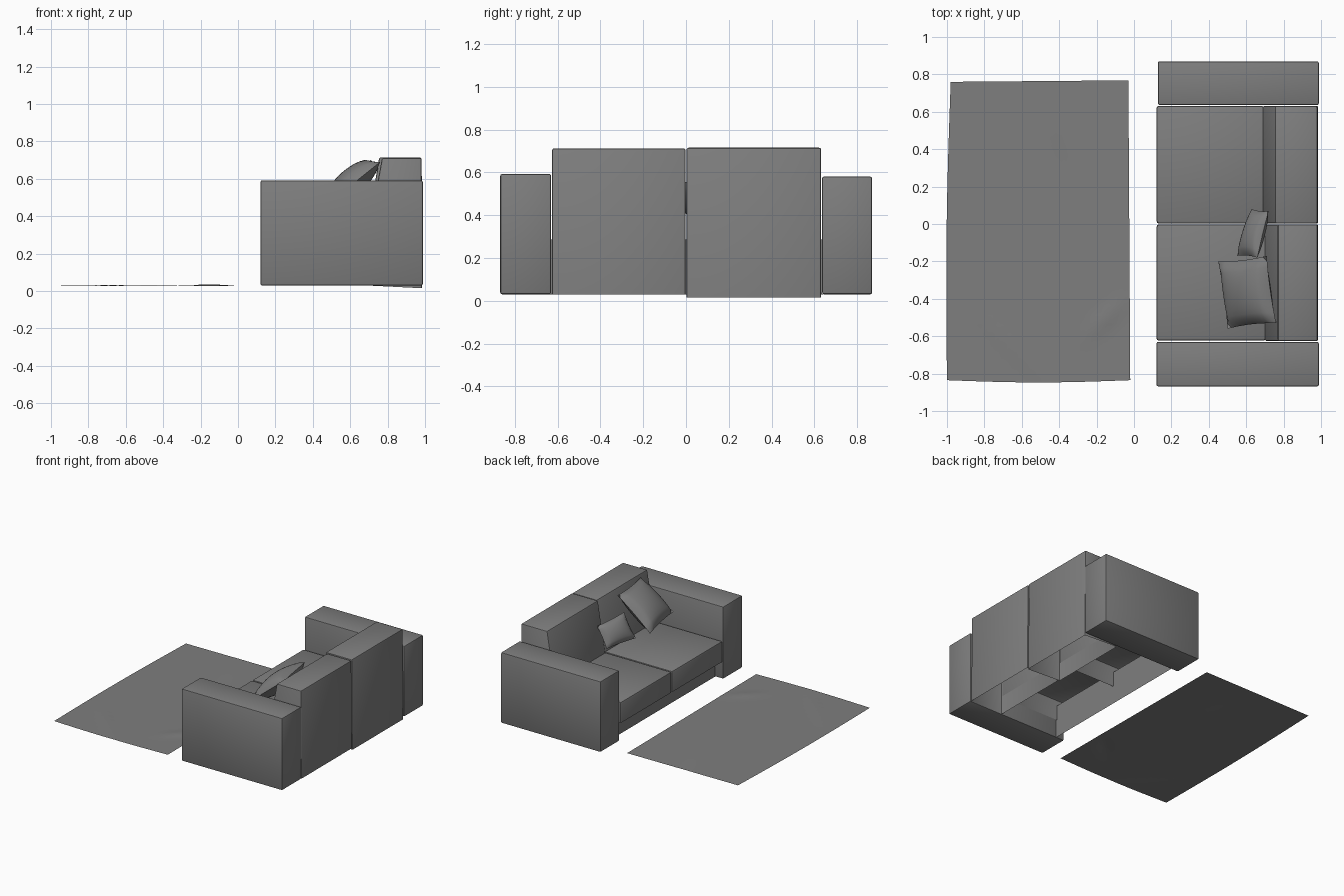
import bpy, bmesh, math
from mathutils import Vector

if "Cube" in bpy.data.objects:
    bpy.data.objects.remove(bpy.data.objects["Cube"])

# Dark grey fabric
fabric = bpy.data.materials.new("dark_fabric")
fabric.diffuse_color = (0.21, 0.21, 0.21, 1)
fabric.use_nodes = True
fabric.node_tree.nodes["Principled BSDF"].inputs["Base Color"].default_value = fabric.diffuse_color


def finish(name, bm, angle=35, recalc=True):
    if recalc:
        bmesh.ops.recalc_face_normals(bm, faces=bm.faces)
    mesh = bpy.data.meshes.new(name)
    bm.to_mesh(mesh)
    bm.free()
    mesh.materials.append(fabric)
    ob = bpy.data.objects.new(name, mesh)
    bpy.context.collection.objects.link(ob)
    bpy.ops.object.select_all(action='DESELECT')
    ob.select_set(True)
    bpy.context.view_layer.objects.active = ob
    bpy.ops.object.shade_smooth_by_angle(angle=math.radians(angle))
    return ob


def block(name, profile, y0, y1, bevel=0.009, open_bottom=False):
    """Extrude an x-z profile along y, with softened edges."""
    bm = bmesh.new()
    a = [bm.verts.new((x, y0, z)) for x, z in profile]
    b = [bm.verts.new((x, y1, z)) for x, z in profile]
    bm.faces.new(a)
    bm.faces.new(b[::-1])
    for i in range(len(a)):
        j = (i + 1) % len(a)
        bm.faces.new((a[i], b[i], b[j], a[j]))
    bmesh.ops.recalc_face_normals(bm, faces=bm.faces)
    if open_bottom:
        low = [f for f in bm.faces if f.normal.z < -0.9]
        bmesh.ops.delete(bm, geom=low, context='FACES')
    edges = [e for e in bm.edges if not e.is_boundary]
    bmesh.ops.bevel(bm, geom=edges, offset=bevel, segments=2,
                    profile=0.5, affect='EDGES')
    # open shells already point outward
    return finish(name, bm, recalc=not open_bottom)


def rect(x0, x1, z0, z1):
    return [(x0, z0), (x1, z0), (x1, z1), (x0, z1)]


def pillow(name, corners, thick, n=12):
    """Stuffed cushion spanned by four corners, with edges drawn inward."""
    A, B, C, D = map(Vector, corners)
    normal = (C - A).cross(D - B).normalized()
    bm = bmesh.new()
    for side in (1, -1):
        grid = []
        for i in range(n + 1):
            row = []
            for j in range(n + 1):
                u, v = 2 * i / n - 1, 2 * j / n - 1
                pu = u * (1 - 0.05 * (1 - v * v))
                pv = v * (1 - 0.05 * (1 - u * u))
                s, t = (pu + 1) / 2, (pv + 1) / 2
                p = A.lerp(B, s).lerp(D.lerp(C, s), t)
                h = thick / 2 * ((1 - u * u) * (1 - v * v)) ** 0.5
                row.append(bm.verts.new(p + normal * h * side))
            grid.append(row)
        for i in range(n):
            for j in range(n):
                bm.faces.new((grid[i][j], grid[i + 1][j],
                              grid[i + 1][j + 1], grid[i][j + 1]))
    bmesh.ops.remove_doubles(bm, verts=bm.verts, dist=0.0005)
    return finish(name, bm, 60)


# Arms
block("arm_left", rect(0.128, 0.988, 0.03, 0.58), 0.636, 0.87)
block("arm_right", rect(0.12, 0.988, 0.03, 0.592), -0.868, -0.63)

# Back rests, front face leaning back above the seat
block("back_rest_left", [(0.69, 0.03), (0.985, 0.015), (0.98, 0.715),
                         (0.755, 0.715), (0.69, 0.33)],
      0.002, 0.632, 0.01, True)
block("back_rest_right", [(0.70, 0.03), (0.985, 0.03), (0.982, 0.712),
                          (0.77, 0.712), (0.70, 0.33)],
      -0.626, -0.002, 0.01, True)

# Seat cushions
block("seat_left", rect(0.12, 0.695, 0.17, 0.33), 0.002, 0.632, 0.014, True)
block("seat_right", rect(0.12, 0.705, 0.17, 0.33), -0.624, -0.002, 0.014, True)

# Recessed skirt below the seats, a single sheet facing -x
bm = bmesh.new()
bm.faces.new([bm.verts.new((0.192, y, z)) for y, z in
              ((0.635, 0.03), (-0.63, 0.03), (-0.63, 0.285), (0.635, 0.285))])
finish("base_panel", bm, recalc=False)

# Loose pillows
pillow("large_pillow", [(0.45, -0.20, 0.46), (0.71, -0.17, 0.70),
                        (0.76, -0.53, 0.69), (0.50, -0.56, 0.48)], 0.14)
pillow("small_pillow", [(0.63, 0.08, 0.40), (0.72, 0.07, 0.55),
                        (0.66, -0.18, 0.58), (0.55, -0.17, 0.41)], 0.09)

# Rug: thin cloth sheet with a few creases
bm = bmesh.new()
N = 32
corners = [Vector(c) for c in ((-1.0, -0.835, 0.028), (-0.02, -0.835, 0.028),
                               (-0.03, 0.768, 0.028), (-0.98, 0.76, 0.028))]
rows = []
for i in range(N + 1):
    row = []
    for j in range(N + 1):
        s, t = i / N, j / N
        p = corners[0].lerp(corners[1], s).lerp(corners[3].lerp(corners[2], s), t)
        for cx, cy, ang, length, width, height in (
                (-0.15, -0.50, 0.7, 0.12, 0.03, 0.009),
                (-0.68, -0.62, -0.8, 0.25, 0.03, 0.004),
                (-0.45, 0.55, -1.2, 0.20, 0.05, 0.003)):
            dx, dy = p.x - cx, p.y - cy
            a = dx * math.cos(ang) + dy * math.sin(ang)
            b = dy * math.cos(ang) - dx * math.sin(ang)
            p.z += height * math.exp(-(a / length) ** 2 - (b / width) ** 2)
        p.y -= 0.012 * math.sin(math.pi * s) * (1 - t) ** 2
        p.x -= 0.012 * (1 - s) * math.sin(math.pi * t)
        row.append(bm.verts.new(p))
    rows.append(row)
for i in range(N):
    for j in range(N):
        bm.faces.new((rows[i][j], rows[i + 1][j],
                      rows[i + 1][j + 1], rows[i][j + 1]))
finish("rug", bm, 60, recalc=False)
